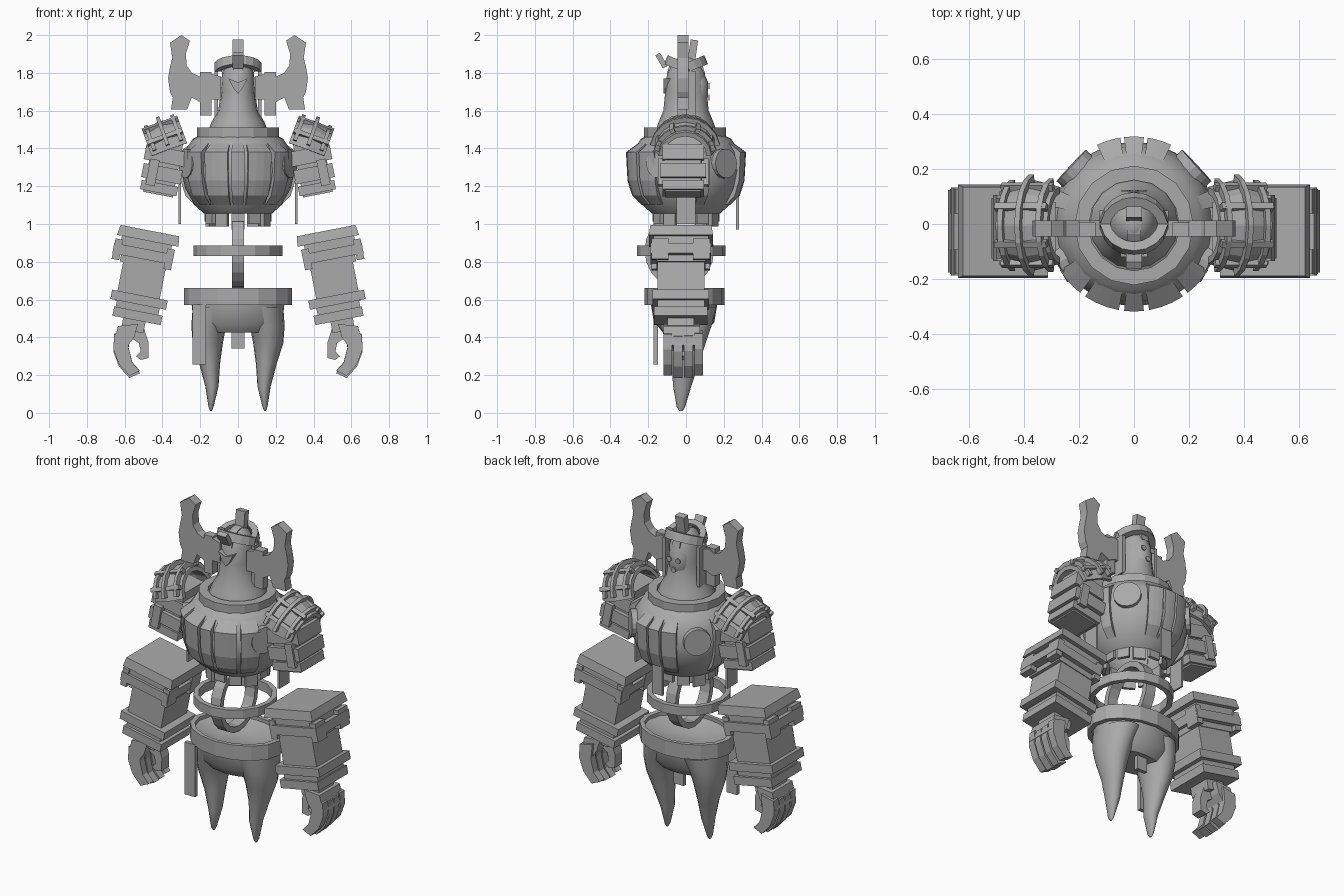
import bpy, bmesh, math
from mathutils import Matrix, Vector

if "Cube" in bpy.data.objects:
    bpy.data.objects.remove(bpy.data.objects["Cube"])

stone = bpy.data.materials.new("stone_grey")
stone.use_nodes = True
GREY = (0.4, 0.4, 0.4, 1)
stone.diffuse_color = GREY
stone.node_tree.nodes["Principled BSDF"].inputs["Base Color"].default_value = GREY


def at(x=0, y=0, z=0, rx=0, ry=0, rz=0):
    """Placement matrix from a position and angles in degrees."""
    m = Matrix.Translation((x, y, z))
    for angle, axis in ((rz, "Z"), (ry, "Y"), (rx, "X")):
        m = m @ Matrix.Rotation(math.radians(angle), 4, axis)
    return m


def finish(name, bm, place=None, mirror=False, smooth=False):
    if place:
        bm.transform(place)
    bmesh.ops.remove_doubles(bm, verts=bm.verts, dist=1e-5)
    bmesh.ops.recalc_face_normals(bm, faces=bm.faces)
    mesh = bpy.data.meshes.new(name)
    bm.to_mesh(mesh)
    bm.free()
    mesh.materials.append(stone)
    ob = bpy.data.objects.new(name, mesh)
    bpy.context.collection.objects.link(ob)
    if mirror:
        ob.modifiers.new("mirror", "MIRROR").use_mirror_merge = False
    if smooth:
        bpy.ops.object.select_all(action="DESELECT")
        ob.select_set(True)
        bpy.context.view_layer.objects.active = ob
        bpy.ops.object.shade_smooth_by_angle(angle=math.radians(40))
    return ob


def skin(bm, rings, wrap, closed):
    """Join successive vertex rings; either wrap round or cap the ends."""
    n = len(rings[0])
    pairs = list(zip(rings, rings[1:])) + ([(rings[-1], rings[0])] if wrap else [])
    for a, b in pairs:
        for i in range(n if closed else n - 1):
            j = (i + 1) % n
            bm.faces.new((a[i], a[j], b[j], b[i]))
    if not wrap:
        bm.faces.new(rings[0])
        bm.faces.new(rings[-1])


def sweep(name, loop, a0=0, a1=360, steps=16, place=None, closed=True, **kw):
    """Turn an (r, z) profile about z from angle a0 to a1."""
    bm = bmesh.new()
    full = a1 - a0 >= 360
    rings = []
    for k in range(steps if full else steps + 1):
        t = math.radians(a0 + (a1 - a0) * k / steps)
        rings.append([bm.verts.new((r * math.cos(t), r * math.sin(t), z)) for r, z in loop])
    skin(bm, rings, full, closed)
    return finish(name, bm, place, **kw)


def band(name, r0, r1, z0, z1, **kw):
    return sweep(name, [(r0, z0), (r1, z0), (r1, z1), (r0, z1)], **kw)


def loft(name, sections, steps=16, **kw):
    """Stack ellipses given as (x, y, z, rx, ry)."""
    bm = bmesh.new()
    rings = []
    for x, y, z, rx, ry in sections:
        angles = [math.tau * k / steps for k in range(steps)]
        rings.append([bm.verts.new((x + rx * math.cos(t), y + ry * math.sin(t), z)) for t in angles])
    skin(bm, rings, False, True)
    return finish(name, bm, **kw)


def box(name, x, y, z, place=None, taper=1, **kw):
    """Box with given half sizes; taper scales its top."""
    bm = bmesh.new()
    bmesh.ops.create_cube(bm, size=2)
    for v in bm.verts:
        s = taper if v.co.z > 0 else 1
        v.co = Vector((v.co.x * x * s, v.co.y * y * s, v.co.z * z))
    return finish(name, bm, place, **kw)


def prism(name, outline, y0, y1, place=None, **kw):
    """Extrude an (x, z) outline along y."""
    bm = bmesh.new()
    rings = [[bm.verts.new((x, y, z)) for x, z in outline] for y in (y0, y1)]
    skin(bm, rings, False, True)
    return finish(name, bm, place, **kw)


# Hips with a dished top, and legs
loft("pelvis", [(0, -.01, .6, .1, .08), (0, -.01, .64, .26, .185), (0, -.01, .57, .245, .175),
                (0, -.01, .48, .235, .16), (0, -.01, .425, .18, .11)], steps=24, smooth=True)
loft("legs", [(.125, 0, .56, .115, .16), (.155, 0, .46, .092, .135), (.16, 0, .37, .08, .105),
              (.15, -.005, .26, .055, .072), (.138, -.02, .14, .035, .048),
              (.143, -.027, .03, .013, .022), (.143, -.027, .01, .004, .008)], mirror=True, smooth=True)
band("belt", .255, .285, .57, .66, place=at(y=-.008) @ Matrix.Diagonal((1, .74, 1, 1)))
box("hip_cloth", .035, .012, .16, at(-.205, -.16, .415))
box("tail_cloth", .035, .012, .08, at(0, .06, .42))

# Waist hoops
band("waist_hoop", .205, .235, .83, .885, place=at(y=-.025))
band("spine_hoop", .165, .2, -.033, .033, steps=20,
     place=at(0, -.035, .86, ry=90) @ Matrix.Diagonal((1, .92, 1, 1)))

# Torso shell, open underneath
sweep("torso", [(.18, 1.055), (.23, 1.1), (.28, 1.19), (.3, 1.28), (.285, 1.38), (.24, 1.45), (.14, 1.5),
                (.13, 1.47), (.22, 1.42), (.27, 1.3), (.25, 1.2), (.165, 1.075)], steps=24, smooth=True)
band("collar", .165, .217, 1.41, 1.51, place=at(y=-.005))
plate = [(.235, 1.1), (.285, 1.15), (.31, 1.23), (.318, 1.38), (.25, 1.43), (.23, 1.41), (.27, 1.3), (.22, 1.13)]
for side, facing, spans in (("front", -90, ((0, 13), (-22, 24), (22, 24), (-48, 20), (48, 20))),
                            ("back", 90, ((0, 13), (-17, 16), (17, 16), (-72, 12), (72, 12)))):
    for i, (offset, width) in enumerate(spans):
        mid = facing + offset
        sweep(f"{side}_rib_plate_{i}", plate, mid - width / 2, mid + width / 2, steps=3)
for angle in (-27, 43):
    m = at(z=1.32, rz=angle) @ at(.297, ry=88)
    sweep("torso_disc", [(0, -.03), (.078, -.03), (.078, .015), (0, .015)],
          closed=False, place=m, mirror=True)
for i in range(12):
    box("waist_tab", .01, .035, .05 + .012 * (i % 3 - 1), at(z=1.05, rz=i * 30) @ at(.168))
box("side_straps", .006, .05, .11, at(.308, 0, 1.11), mirror=True)
box("back_strap", .035, .008, .12, at(0, .272, 1.09))

# Head, face and helmet
loft("head", [(0, 0, 1.48, .165, .165), (0, 0, 1.54, .14, .145), (0, 0, 1.6, .105, .12),
              (0, 0, 1.7, .09, .11), (0, 0, 1.8, .085, .1), (0, 0, 1.86, .06, .07),
              (0, 0, 1.89, .02, .025)], smooth=True)
loft("face_bulge", [(0, .06, 1.6 + .075 * k, .07 * r, .065 * r)
                    for k, r in enumerate((.45, .9, .9, .4))], steps=14, smooth=True)
for x, z in ((.03, 1.73), (0, 1.67)):
    sweep("eye_disc", [(0, 0), (.016, 0), (.016, .006), (0, .006)], closed=False, steps=10,
          place=at(x, .118, z, rx=-90), mirror=x > 0)
prism("beak", [(-.05, 1.77), (0, 1.75), (.05, 1.77), (.025, 1.72), (0, 1.69), (-.025, 1.72)], -.12, -.08)
band("brow_front", .09, .125, 0, .05, a0=190, a1=350, steps=8, place=at(0, 0, 1.8, rx=-22))
band("brow_back", .09, .125, 0, .05, a0=10, a1=170, steps=8, place=at(0, 0, 1.8, rx=22))
band("helmet_arch", .08, .1, -.025, .025, a0=95, a1=265, steps=8, place=at(0, 0, 1.79, ry=90))
box("crest_back", .03, .02, .065, at(0, .035, 1.91, rx=-8))
box("crest_front", .03, .014, .04, at(0, -.13, 1.865, rx=30))

# Horns and cheek plates
horn = [(.255, 1.97), (.3, 2), (.36, 1.96), (.348, 1.88), (.36, 1.83), (.37, 1.77), (.36, 1.7), (.345, 1.67),
        (.355, 1.605), (.27, 1.605), (.245, 1.67), (.19, 1.64), (.15, 1.66), (.09, 1.66), (.09, 1.78),
        (.16, 1.8), (.2, 1.78), (.245, 1.8), (.272, 1.84), (.276, 1.9)]
prism("horns", horn, -.045, .012, mirror=True)
box("cheek_plates", .03, .025, .115, at(.17, -.02, 1.69), mirror=True)
box("inner_cheek_plates", .01, .035, .12, at(.115, .015, 1.69), mirror=True)

# Shoulder guards: domed arches crossed by ribs
guard = at(.362, -.005, 1.39, ry=20)
arch = guard @ at(ry=90)
sweep("shoulder_guards", [(.115, -.1), (.14, -.1), (.165, 0), (.14, .1), (.115, .1), (.145, 0)],
      92, 268, 8, arch, mirror=True)
for i, (x, r) in enumerate(((-.075, .145), (0, .16), (.075, .14))):
    band(f"shoulder_ribs_{i}", r, r + .028, x - .01, x + .01, a0=100, a1=260, steps=8, place=arch, mirror=True)
for i, angle in enumerate((-62, -25, 25, 62)):
    box(f"shoulder_slats_{i}", .1, .012, .012, guard @ at(rx=angle) @ at(z=.158), mirror=True)

# Upper arms: (start, end, half width, half depth) down the arm
upper = at(.365, -.015, 1.46, ry=-11)
for i, (s0, s1, hx, hy) in enumerate(((0, .31, .08, .095), (.06, .14, .11, .11),
                                      (.16, .235, .105, .12), (.25, .3, .098, .11))):
    box(f"upper_arm_{i}", hx, hy, (s1 - s0) / 2, upper @ at(z=-(s0 + s1) / 2), mirror=True)
for y in (-.115, .115):
    box("upper_arm_tabs", .025, .018, .07, upper @ at(.05, y, -.2), mirror=True)

# Forearms: square bands down the arm (start, end, offset, half width, half depth, taper)
fore = at(.467, -.027, .965, ry=-11)
stack = ((0, .055, 0, .166, .17, .95), (.055, .1, .005, .135, .145, 1), (.1, .155, .012, .16, .16, 1),
         (.155, .19, 0, .125, .13, 1), (.18, .4, -.007, .114, .125, 1), (.345, .395, -.014, .15, .15, 1),
         (.395, .435, -.015, .115, .125, 1), (.43, .48, -.022, .13, .142, 1))
for i, (s0, s1, dx, hx, hy, taper) in enumerate(stack):
    box(f"forearm_{i}", hx, hy, (s1 - s0) / 2, fore @ at(dx, 0, -(s0 + s1) / 2), taper, mirror=True)
for x in (-.13, .15):
    for y in (-.11, .11):
        box("forearm_tabs", .02, .045, .055, fore @ at(x, y, -.13), mirror=True)

# Hands: palm, four curled fingers and a hooked thumb
box("wrists", .06, .07, .04, fore @ at(-.01, 0, -.5), mirror=True)
prism("palms", [(.53, .47), (.635, .46), (.66, .36), (.6, .33), (.55, .4)], -.12, .075, mirror=True)
finger = [(.57, .42), (.655, .4), (.66, .32), (.63, .24), (.575, .18), (.52, .205), (.56, .25), (.58, .33)]
for i in range(4):
    y = -.12 + i * .055
    prism(f"finger_{i}", finger, y, y + .046, at(z=.012 * abs(i - 1.4)), mirror=True)
thumb = [(.56, .47), (.5, .455), (.473, .37), (.475, .29), (.515, .28), (.54, .3),
         (.515, .325), (.525, .37), (.57, .4)]
prism("thumbs", thumb, -.06, .01, mirror=True)
